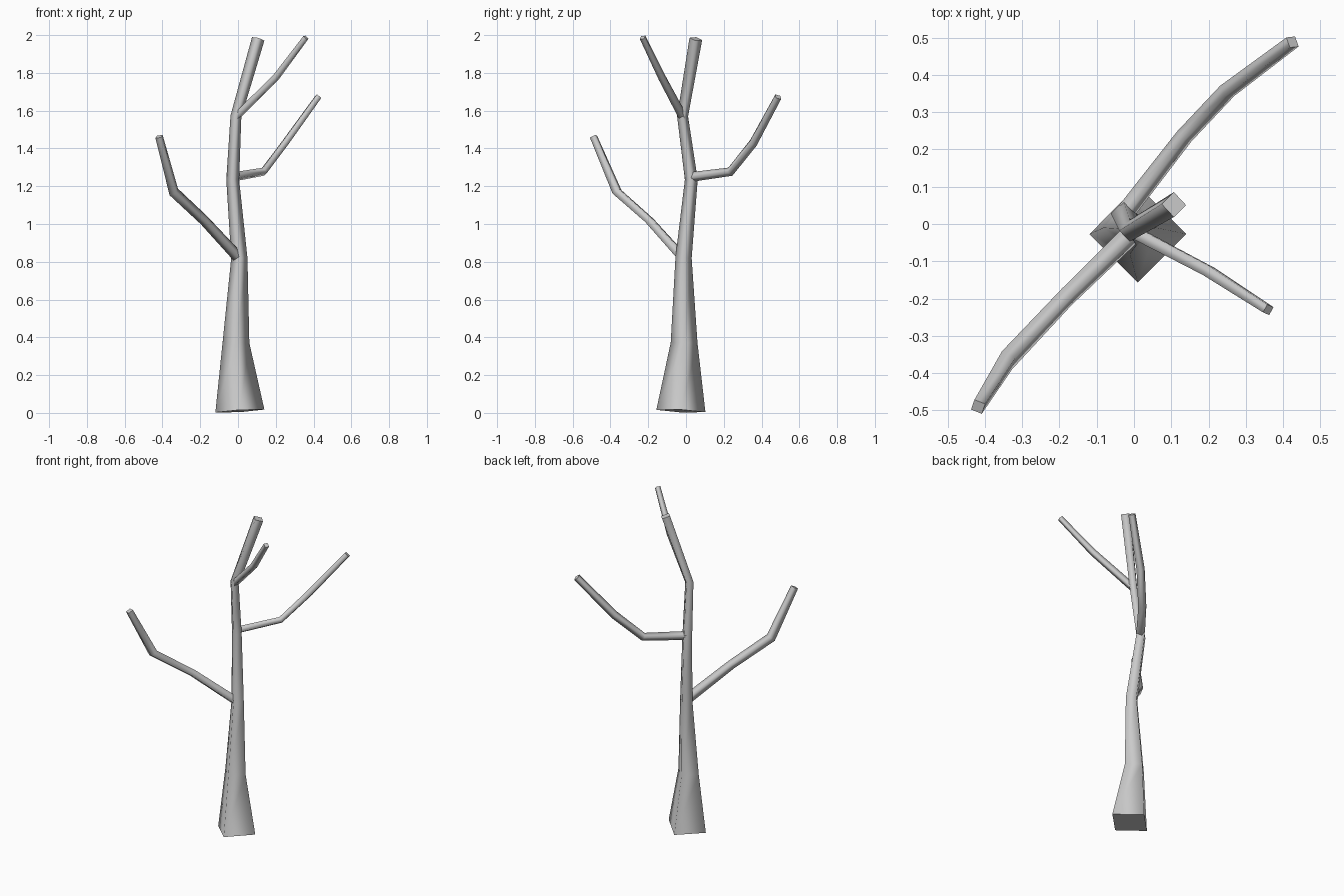
import bpy, math
from mathutils import Vector

if "Cube" in bpy.data.objects:
    bpy.data.objects.remove(bpy.data.objects["Cube"])


def limb(name, points, roll=None):
    """Four-sided tapering limb through (x, y, z, half_diagonal) points."""
    centres = [Vector(p[:3]) for p in points]
    ref = Vector((1, 0, 0))
    if roll is not None:
        ref = Vector((0, 0, 1)).cross(centres[-1] - centres[0]).normalized()
    last = len(points) - 1
    verts, faces = [], []
    for i, c in enumerate(centres):
        # average the neighbouring segment directions for a mitred joint
        t = Vector()
        if i > 0:
            t += (c - centres[i - 1]).normalized()
        if i < last:
            t += (centres[i + 1] - c).normalized()
        t.normalize()
        u = (ref - t * ref.dot(t)).normalized()
        v = t.cross(u)
        for k in range(4):
            a = math.radians((roll or 0) + 90 * k)
            verts.append(c + (u * math.cos(a) + v * math.sin(a)) * points[i][3])
    for i in range(last):
        for k in range(4):
            n = (k + 1) % 4
            faces.append((4 * i + k, 4 * i + n, 4 * i + 4 + n, 4 * i + 4 + k))
    faces += [(3, 2, 1, 0), tuple(4 * last + k for k in range(4))]
    mesh = bpy.data.meshes.new(name)
    mesh.from_pydata(verts, [], faces)
    for p in mesh.polygons:
        p.use_smooth = len(set(p.vertices)) == 4 and p.index < len(faces) - 2
    mesh.update()
    obj = bpy.data.objects.new(name, mesh)
    bpy.context.collection.objects.link(obj)
    return obj


# trunk, flared at the foot
limb("trunk", [
    (0.01, -0.027, 0.01, 0.13),
    (-0.011, -0.01, 0.37, 0.071),
    (0.007, -0.013, 0.82, 0.043),
    (-0.028, 0.028, 1.235, 0.034),
    (-0.011, -0.018, 1.57, 0.029),
    (0.107, 0.052, 1.98, 0.034),
])

# low branch reaching left and forward
limb("left_branch", [
    (0.0, -0.02, 0.825, 0.030),
    (-0.18, -0.195, 1.02, 0.027),
    (-0.34, -0.365, 1.17, 0.029),
    (-0.418, -0.49, 1.463, 0.022),
], roll=65)

# middle branch reaching right and back
limb("back_branch", [
    (-0.02, 0.035, 1.25, 0.026),
    (0.135, 0.235, 1.277, 0.024),
    (0.25, 0.357, 1.43, 0.024),
    (0.425, 0.488, 1.673, 0.021),
], roll=15)

# upper fork reaching right and forward
limb("upper_branch", [
    (-0.008, -0.018, 1.57, 0.023),
    (0.2, -0.127, 1.775, 0.021),
    (0.36, -0.23, 1.988, 0.017),
], roll=50)
